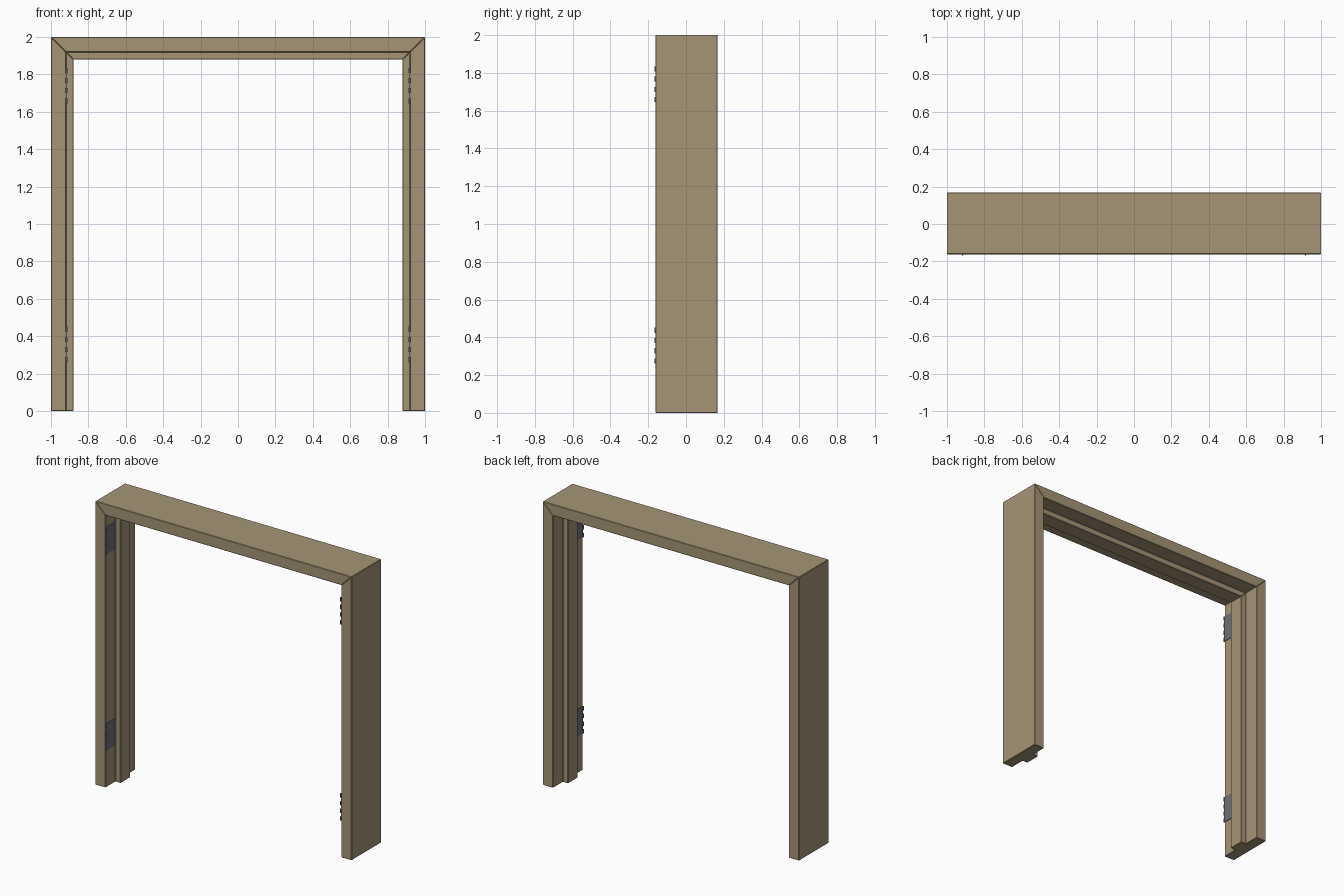
import bpy, bmesh, math
from mathutils import Matrix, Vector

if "Cube" in bpy.data.objects:
    bpy.data.objects.remove(bpy.data.objects["Cube"])

Y0, Y1 = -0.162, 0.168          # front and back of the frame
FACE, STOP = 0.08, 0.12         # lining thickness, thickness at the door stop
D = (Y1 - Y0) / 3               # rebate / stop / rebate depth
PROFILE = [(0, Y0), (FACE, Y0), (FACE, Y0 + D), (STOP, Y0 + D),
           (STOP, Y1 - D), (FACE, Y1 - D), (FACE, Y1), (0, Y1)]


def material(name, rgb):
    m = bpy.data.materials.new(name)
    m.diffuse_color = (*rgb, 1)
    m.use_nodes = True
    m.node_tree.nodes["Principled BSDF"].inputs["Base Color"].default_value = m.diffuse_color
    return m


WOOD = material("wood", (0.38, 0.30, 0.18))
METAL = material("dark_metal", (0.16, 0.165, 0.19))


def finish(bm, name, mat):
    bmesh.ops.recalc_face_normals(bm, faces=bm.faces)
    me = bpy.data.meshes.new(name)
    bm.to_mesh(me)
    bm.free()
    me.materials.append(mat)
    ob = bpy.data.objects.new(name, me)
    bpy.context.collection.objects.link(ob)
    return ob


def moulding(name, start, end):
    """Sweep the profile between two ends; start/end map (u, y) to a point."""
    bm = bmesh.new()
    a = [bm.verts.new(start(u, y)) for u, y in PROFILE]
    b = [bm.verts.new(end(u, y)) for u, y in PROFILE]
    n = len(PROFILE)
    bm.faces.new(a)
    bm.faces.new(b[::-1])
    for i in range(n):
        j = (i + 1) % n
        bm.faces.new((a[i], b[i], b[j], a[j]))
    bmesh.ops.recalc_face_normals(bm, faces=bm.faces)
    # softened edges, which also show the mitre seams
    bmesh.ops.bevel(bm, geom=bm.edges[:], offset=0.003, segments=1,
                    profile=0.5, affect='EDGES')
    return finish(bm, name, WOOD)


def hinge(name, side, zc):
    """Leaf on the front rebate with alternating knuckles at its edge."""
    bm = bmesh.new()
    height, slots = 0.19, 7
    x_in = 1 - FACE
    y_back = Y0 + 0.1
    # leaf, let into the lining and standing slightly proud
    bmesh.ops.create_cube(bm, size=1, matrix=Matrix.Translation(
        (side * (x_in - 0.001), (Y0 + y_back) / 2, zc))
        @ Matrix.Diagonal((0.006, y_back - Y0, height, 1)))
    # knuckles
    step = height / slots
    for i in range(0, slots, 2):
        z = zc - height / 2 + (i + 0.5) * step
        bmesh.ops.create_cone(bm, cap_ends=True, segments=12, radius1=0.005,
                              radius2=0.005, depth=step,
                              matrix=Matrix.Translation((side * (x_in - 0.004), Y0 - 0.001, z)))
    ob = finish(bm, name, METAL)
    for p in ob.data.polygons:      # round the knuckle sides only
        p.use_smooth = len(p.vertices) == 4 and p.area < 0.0005
    for e in ob.data.edges:
        va, vb = (ob.data.vertices[i].co for i in e.vertices)
        e.use_edge_sharp = abs(va.z - vb.z) < 1e-5
    return ob


# jambs and their hinges
for side, label in ((-1, "left"), (1, "right")):
    moulding(f"{label}_jamb",
             lambda u, y: Vector((side * (1 - u), y, 0)),
             lambda u, y: Vector((side * (1 - u), y, 2 - u)))
    for zc, pos in ((0.356, "lower"), (1.74, "upper")):
        hinge(f"{label}_{pos}_hinge", side, zc)

# head, mitred to the jambs
moulding("head",
         lambda u, y: Vector((-(1 - u), y, 2 - u)),
         lambda u, y: Vector((1 - u, y, 2 - u)))
